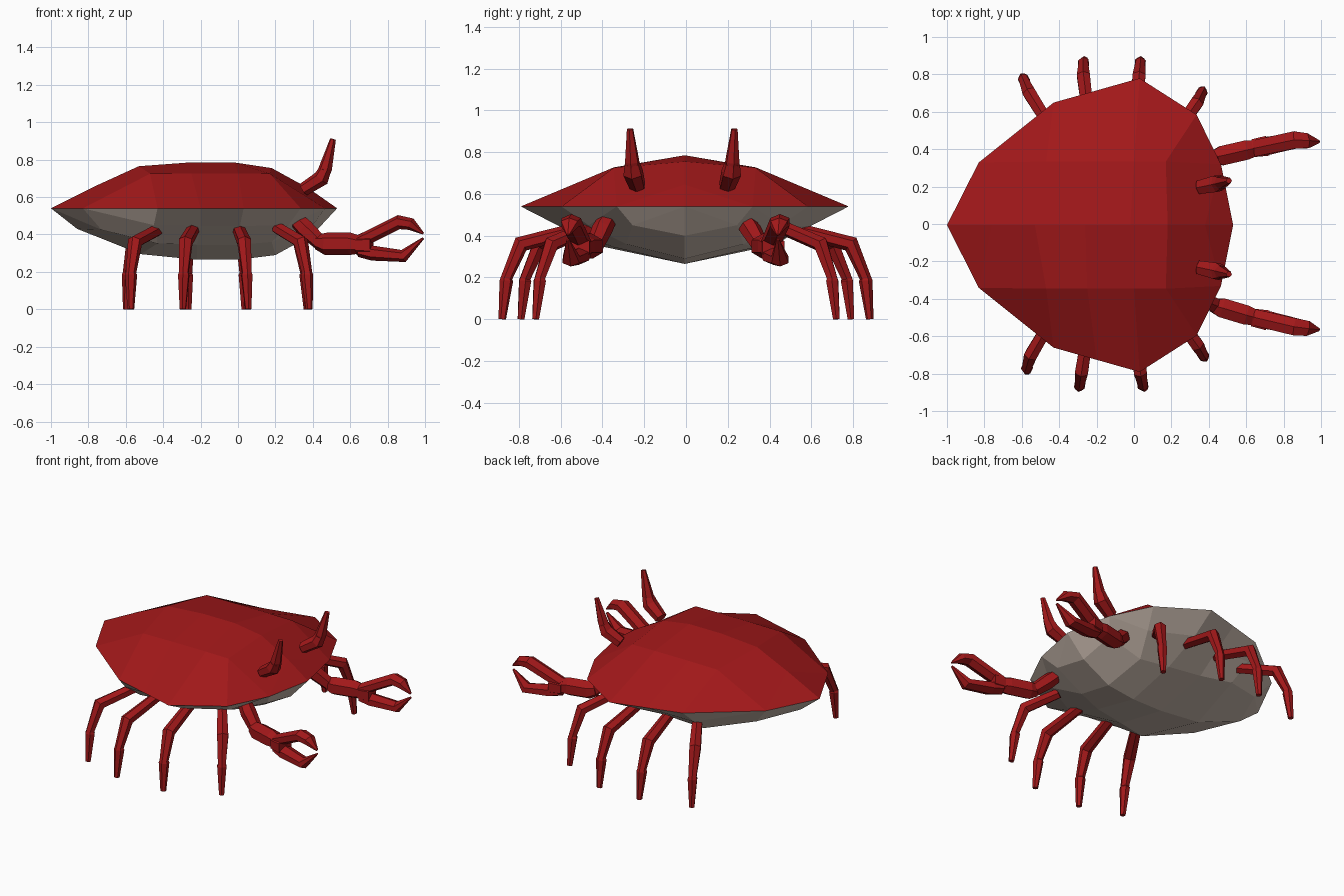
import bpy, bmesh, math
from mathutils import Vector

if "Cube" in bpy.data.objects:
    bpy.data.objects.remove(bpy.data.objects["Cube"])


def material(name, rgb):
    m = bpy.data.materials.new(name)
    m.diffuse_color = (*rgb, 1)
    m.use_nodes = True
    m.node_tree.nodes["Principled BSDF"].inputs["Base Color"].default_value = m.diffuse_color
    return m


RED = material("shell_red", (0.36, 0.009, 0.010))
GREY = material("belly_grey", (0.60, 0.50, 0.43))


def finish(name, bm, mats):
    bmesh.ops.recalc_face_normals(bm, faces=bm.faces)
    me = bpy.data.meshes.new(name)
    bm.to_mesh(me)
    bm.free()
    for m in mats:
        me.materials.append(m)
    ob = bpy.data.objects.new(name, me)
    bpy.context.collection.objects.link(ob)
    return ob


def limb(name, path, sides=6, flat=1.0):
    """Faceted tapered tube; path holds (x, y, z, radius)."""
    bm = bmesh.new()
    pts = [Vector(p[:3]) for p in path]
    d = pts[-1] - pts[0]
    side = Vector((-d.y, d.x, 0)).normalized()
    rings = []
    for i, p in enumerate(pts):
        a = (p - pts[i - 1]).normalized() if i else Vector()
        b = (pts[i + 1] - p).normalized() if i < len(pts) - 1 else Vector()
        n = side.cross(a + b).normalized()
        r = path[i][3]
        rings.append([bm.verts.new(p + r * (side * flat * math.cos(t) + n * math.sin(t)))
                      for t in (2 * math.pi * (k + 0.5) / sides for k in range(sides))])
    for r0, r1 in zip(rings, rings[1:]):
        for k in range(sides):
            j = (k + 1) % sides
            bm.faces.new((r0[k], r0[j], r1[j], r1[k]))
    bm.faces.new(rings[0])
    bm.faces.new(rings[-1])
    return finish(name, bm, [RED])


# Body: rows run from the centre ridge out to the rim at each station
RIM = 0.54
rim = [(-1, 0), (-.83, .335), (-.43, .655), (-.2, .72), (.03, .785), (.335, .59), (.465, .325), (.53, 0)]
rim = [(x, y, RIM) for x, y in rim]
top_ridge = [(-.76, .66), (-.53, .765), (-.26, .785), (-.02, .785), (.18, .755), (.38, .645)]
low_ridge = [(-.86, .43), (-.52, .295), (-.22, .265), (0, .265), (.2, .29), (.4, .40)]
top_mid = [rim[1], (-.47, .34, .725), (-.25, .34, .727), (0, .34, .727), (.17, .34, .725), rim[6]]
low_mid = [(-.73, .29, .425), (-.43, .43, .352), (-.22, .38, .345), (0, .34, .345),
           (.18, .28, .36), (.40, .25, .45)]
low_outer = [rim[1], (-.45, .56, .45), (-.2, .57, .445), (.01, .6, .445), (.27, .46, .45), rim[6]]

bm = bmesh.new()
cache = {}


def vert(p):
    key = tuple(round(c, 4) for c in p)
    if key not in cache:
        cache[key] = bm.verts.new((p[0], p[1] - 0.006, p[2]))
    return cache[key]


def skin(stations, s):
    for a, b in zip(stations, stations[1:]):
        for k in range(len(a) - 1):
            quad = [vert((x, y * s, z)) for x, y, z in (a[k], b[k], b[k + 1], a[k + 1])]
            quad = list(dict.fromkeys(quad))
            if len(quad) > 2:
                bm.faces.new(quad)


def stations(ridge, *rows):
    inner = [[(x, 0, z), *(r[i] for r in rows), rim[i + 1]] for i, (x, z) in enumerate(ridge)]
    n = len(rows) + 2
    return [[rim[0]] * n] + inner + [[rim[-1]] * n]


for s in (1, -1):
    skin(stations(top_ridge, top_mid), s)
    skin(stations(low_ridge, low_mid, low_outer), s)
for f in bm.faces:
    f.material_index = 0 if f.calc_center_median().z > RIM else 1
finish("body_shell", bm, [RED, GREY])

# Walking legs: base, knee, joint and foot as (x, y), then a small lean per side
legs = {
    "rear_leg": ([(-.41, .46), (-.555, .70), (-.58, .77), (-.585, .79)], -.012),
    "mid_rear_leg": ([(-.235, .50), (-.275, .79), (-.28, .86), (-.28, .88)], .015),
    "mid_front_leg": ([(0, .50), (.03, .79), (.04, .86), (.045, .88)], -.01),
    "front_leg": ([(.21, .47), (.335, .645), (.365, .70), (.375, .72)], -.006),
}
for s, label in ((1, "left"), (-1, "right")):
    for name, (pts, lean) in legs.items():
        b, k, j, f = [(x + s * lean * i / 3, y * s) for i, (x, y) in enumerate(pts)]
        limb(f"{label}_{name}", [
            (*b, .435, .034), (*k, .36, .040), (*j, .195, .028), (*j, .185, .033), (*f, 0, .018)])

# Claw arms: each side has its own sideways positions
for label, y in (("left", (.28, .355, .405, .45, .44)),
                 ("right", (-.38, -.435, -.50, -.55, -.565))):
    base, elbow, wrist, bend, tip = y
    hand = wrist + (bend - wrist) * .3
    limb(f"{label}_upper_arm", [(.32, base, .47, .045), (.36, base + (elbow - base) * .4, .43, .05),
                                (.44, elbow, .355, .042)])
    limb(f"{label}_palm", [(.42, elbow, .36, .04), (.47, elbow + (wrist - elbow) * .2, .35, .060),
                           (.60, elbow + (wrist - elbow) * .8, .35, .060), (.65, wrist, .345, .048)])
    limb(f"{label}_claw_hand", [(.635, wrist, .342, .055), (.715, hand, .343, .062)])
    limb(f"{label}_upper_pincer", [(.65, wrist, .362, .036), (.86, bend, .466, .038),
                                   (.925, (bend + tip) / 2, .455, .033), (.99, tip, .405, .006)], flat=1.4)
    limb(f"{label}_lower_pincer", [(.65, wrist, .315, .036), (.72, hand, .300, .040),
                                   (.885, bend, .285, .034), (.99, tip, .38, .006)], flat=1.4)

# Eye stalks: thick base leaning forward, then a tapered upright tip
for s, label in ((1, "left"), (-1, "right")):
    def ey(v):
        return s * v - 0.018
    limb(f"{label}_eye_base", [(.35, ey(.215), .64, .036), (.445, ey(.235), .70, .044),
                               (.465, ey(.24), .745, .034)], flat=1.15)
    limb(f"{label}_eye_stalk", [(.45, ey(.238), .71, .036), (.468, ey(.24), .755, .036),
                                (.508, ey(.25), .91, .016)])
